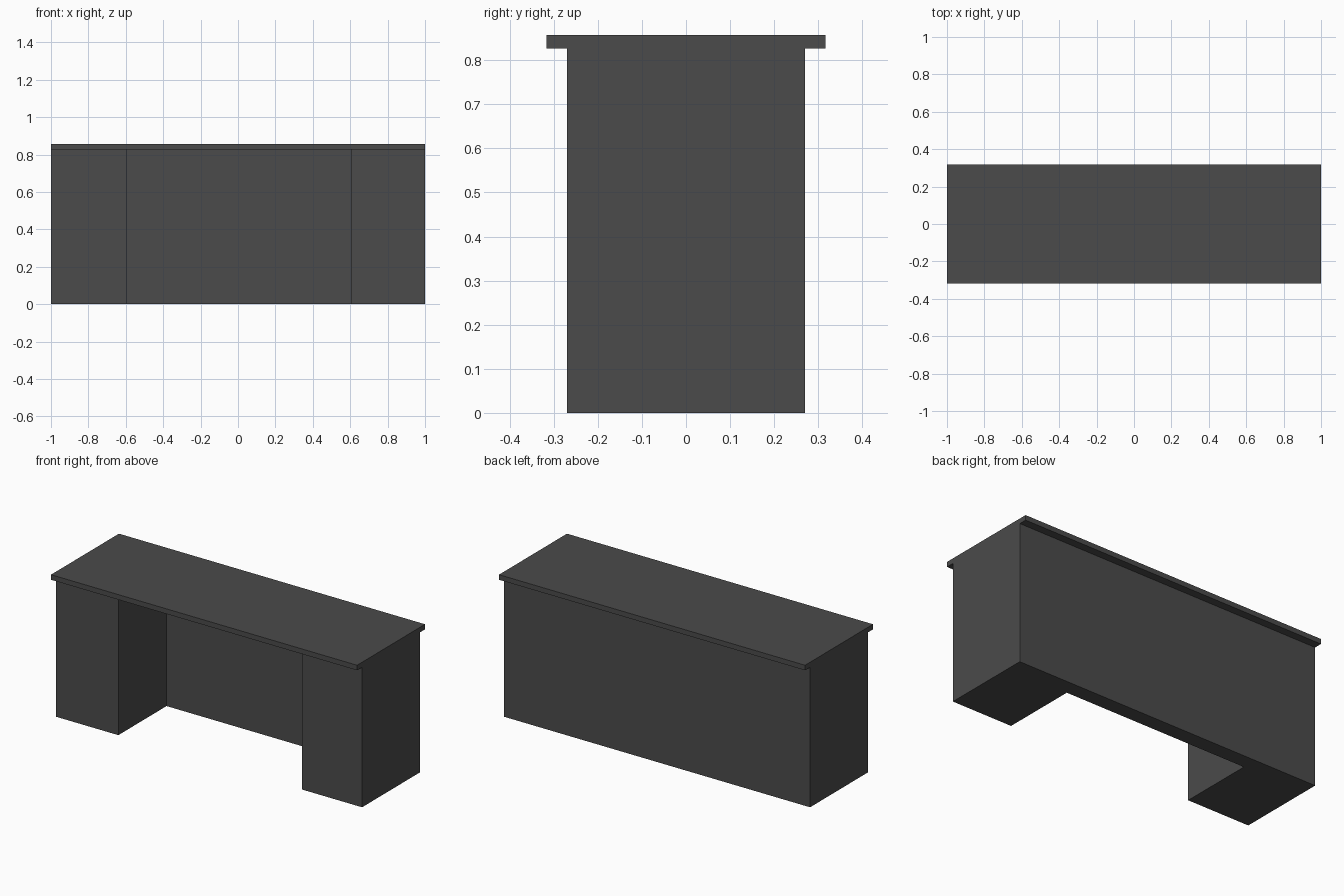
import bpy, bmesh

if "Cube" in bpy.data.objects:
    bpy.data.objects.remove(bpy.data.objects["Cube"])

charcoal = bpy.data.materials.new("charcoal")
charcoal.diffuse_color = (0.07, 0.07, 0.07, 1)
charcoal.use_nodes = True
charcoal.node_tree.nodes["Principled BSDF"].inputs["Base Color"].default_value = charcoal.diffuse_color


def extrude_outline(name, outline, z0, z1):
    """Solid made by raising a counter-clockwise xy outline from z0 to z1."""
    bm = bmesh.new()
    face = bm.faces.new([bm.verts.new((x, y, z0)) for x, y in outline])
    grown = bmesh.ops.extrude_face_region(bm, geom=[face], use_keep_orig=True)
    top = [v for v in grown["geom"] if isinstance(v, bmesh.types.BMVert)]
    bmesh.ops.translate(bm, verts=top, vec=(0, 0, z1 - z0))
    bmesh.ops.recalc_face_normals(bm, faces=bm.faces)
    mesh = bpy.data.meshes.new(name)
    bm.to_mesh(mesh)
    bm.free()
    mesh.materials.append(charcoal)
    obj = bpy.data.objects.new(name, mesh)
    bpy.context.collection.objects.link(obj)
    return obj


DEPTH = 0.27          # half depth of the base
TOP_DEPTH = 0.317     # half depth of the overhanging top
PANEL_Y = 0.18        # front of the back panel
LEFT, RIGHT = -0.593, 0.606   # knee space sides
TOP_Z, HEIGHT = 0.827, 0.857

# U-shaped base: two pedestals joined by the back panel
extrude_outline("desk_base", [
    (-1, -DEPTH), (LEFT, -DEPTH), (LEFT, PANEL_Y), (RIGHT, PANEL_Y),
    (RIGHT, -DEPTH), (1, -DEPTH), (1, DEPTH), (-1, DEPTH)], 0, TOP_Z)

# Desk top overhanging front and back
extrude_outline("desk_top", [
    (-1, -TOP_DEPTH), (1, -TOP_DEPTH), (1, TOP_DEPTH), (-1, TOP_DEPTH)],
    TOP_Z, HEIGHT)
